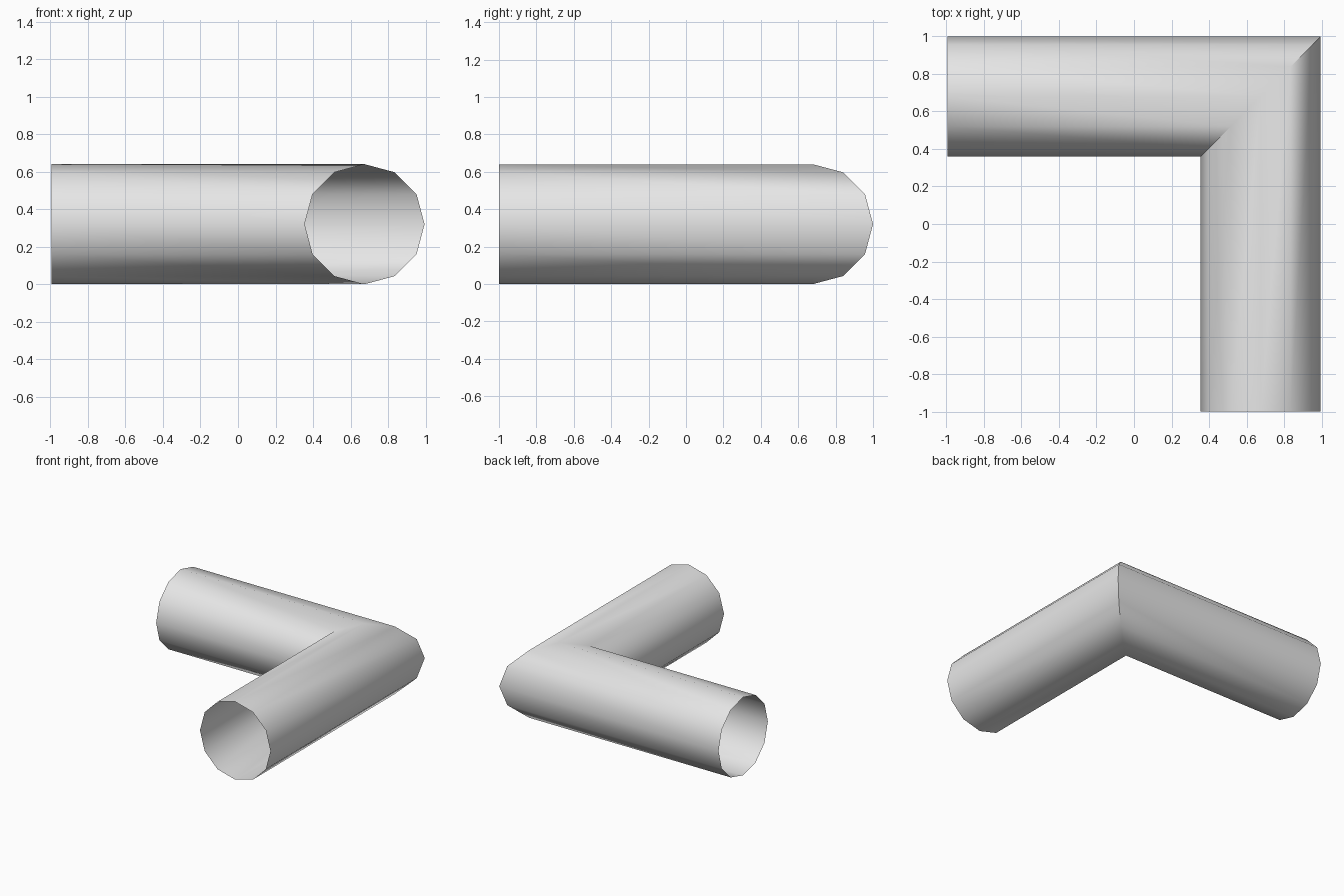
import bpy
import bmesh
from math import cos, sin, radians, tau

cube = bpy.data.objects.get("Cube")
if cube:
    bpy.data.objects.remove(cube, do_unlink=True)

SIDES = 12
RADIUS = 0.32
AXIS_X, AXIS_Y = 0.675, 0.68   # where the two pipe axes meet
LEFT_END, FRONT_END = -0.995, -1.0

# Plain grey material
grey = bpy.data.materials.new("plain_grey")
grey.use_nodes = True
grey.diffuse_color = (0.8, 0.8, 0.8, 1)
grey.node_tree.nodes["Principled BSDF"].inputs["Base Color"].default_value = (0.8, 0.8, 0.8, 1)


def add_ring(bm, place):
    """Ring of vertices; place maps the outward offset to a plan position."""
    ring = []
    for i in range(SIDES):
        a = tau * i / SIDES
        x, y = place(RADIUS * cos(a))
        ring.append(bm.verts.new((x, y, RADIUS + RADIUS * sin(a))))
    return ring


# Open-ended pipe with a mitred right-angle corner
bm = bmesh.new()
rings = [
    add_ring(bm, lambda o: (LEFT_END, AXIS_Y + o)),
    add_ring(bm, lambda o: (AXIS_X + o, AXIS_Y + o)),
    add_ring(bm, lambda o: (AXIS_X + o, FRONT_END)),
]
for start, end in zip(rings, rings[1:]):
    for i in range(SIDES):
        j = (i + 1) % SIDES
        bm.faces.new((start[i], start[j], end[j], end[i]))

mesh = bpy.data.meshes.new("elbow_pipe")
bm.to_mesh(mesh)
bm.free()
mesh.materials.append(grey)
pipe = bpy.data.objects.new("elbow_pipe", mesh)
bpy.context.collection.objects.link(pipe)

# Smooth walls, sharp mitre seam
bpy.ops.object.select_all(action="DESELECT")
pipe.select_set(True)
bpy.context.view_layer.objects.active = pipe
bpy.ops.object.shade_smooth_by_angle(angle=radians(40))
